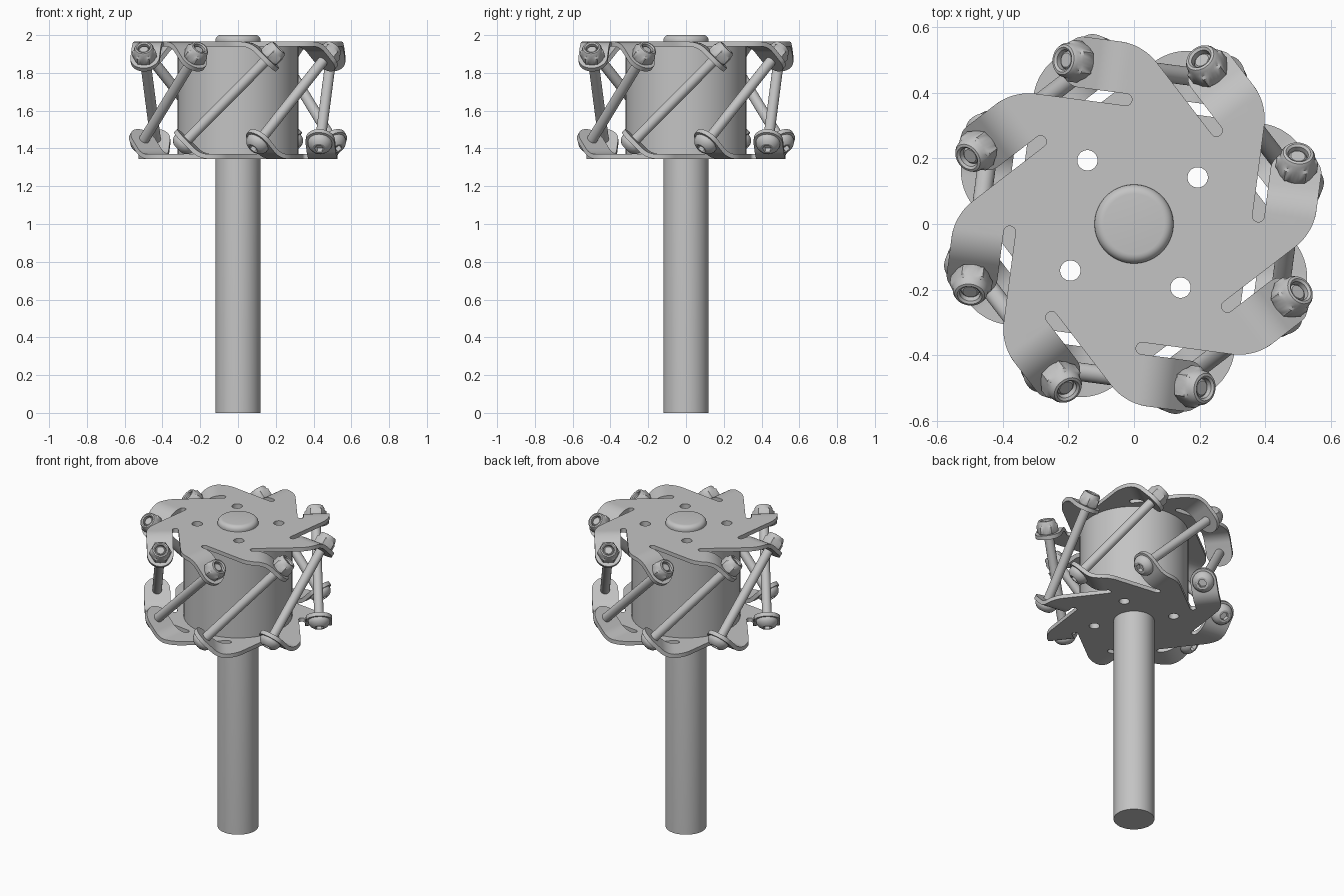
import bpy, bmesh
from math import sin, cos, pi, sqrt, radians, hypot
from mathutils import Matrix, Vector

if "Cube" in bpy.data.objects:
    bpy.data.objects.remove(bpy.data.objects["Cube"], do_unlink=True)

steel = bpy.data.materials.new("grey_steel")
steel.use_nodes = True
steel.diffuse_color = (0.55, 0.55, 0.55, 1)
steel.node_tree.nodes["Principled BSDF"].inputs["Base Color"].default_value = (0.55, 0.55, 0.55, 1)

COUNT = 8
STEP = 2 * pi / COUNT
TURN = radians(-7.5)           # twist of the whole arm pattern
MID = 1.655                    # mid height of the wheel
THICK = 0.025
PLATE_Z = 0.2975               # plate centre above and below the middle
HOLE_ANGLE = radians(43.7)

# arm dimensions: t runs along the arm, r is the distance from the axis
ARM_IN, ARM_OUT = 0.39, 0.545
ARM_R = (ARM_IN + ARM_OUT) / 2
HALF = (ARM_OUT - ARM_IN) / 2
SLOT_T, SLOT_W = 0.073, 0.018
ROOT_T = 0.085
BEND_R = 0.12
CORNER_R = 0.17
LINE_R = ARM_IN - 2 * SLOT_W
CORNER_T = ARM_OUT - LINE_R / cos(STEP) + CORNER_R * (sqrt(2) - 1)
BEND_LEN = BEND_R * pi / 4
# where the bent arm crosses the bolt axis
BEND_T = ROOT_T + BEND_R * sin(pi / 4)
BEND_DROP = BEND_R * (1 - cos(pi / 4))
REACH = (PLATE_Z - BEND_DROP - BEND_T) / 2
BOLT_S = BEND_LEN + REACH * sqrt(2)
SEAT = (BEND_T + REACH) * sqrt(2) + THICK / 2


def finish(name, mesh, matrix, thickness=0):
    ob = bpy.data.objects.new(name, mesh)
    bpy.context.collection.objects.link(ob)
    if not mesh.materials:
        mesh.materials.append(steel)
    ob.matrix_world = matrix
    bpy.ops.object.select_all(action="DESELECT")
    ob.select_set(True)
    bpy.context.view_layer.objects.active = ob
    if thickness:
        mod = ob.modifiers.new("thickness", "SOLIDIFY")
        mod.thickness, mod.offset = thickness, 0
        bpy.ops.object.modifier_apply(modifier=mod.name)
    bpy.ops.object.shade_smooth_by_angle(angle=radians(32))
    return ob


def to_mesh(bm, name):
    bmesh.ops.remove_doubles(bm, verts=bm.verts, dist=0.0002)
    bmesh.ops.recalc_face_normals(bm, faces=bm.faces)
    mesh = bpy.data.meshes.new(name)
    bm.to_mesh(mesh)
    bm.free()
    return mesh


def circle(radius, n, cx=0, cy=0):
    return [(cx + radius * cos(2 * pi * i / n), cy + radius * sin(2 * pi * i / n)) for i in range(n)]


def fill(bm, loops):
    """Flat sheet inside the first loop, with the other loops as holes."""
    edges = []
    for loop in loops:
        vs = [bm.verts.new((x, y, 0)) for x, y in loop]
        edges += [bm.edges.new((vs[i - 1], vs[i])) for i in range(len(vs))]
    bmesh.ops.triangle_fill(bm, edges=edges, use_beauty=True, normal=(0, 0, 1))


def holes(angle):
    return [circle(0.031, 24, 0.24 * cos(angle + k * pi / 2), 0.24 * sin(angle + k * pi / 2))
            for k in range(4)]


def lathe(name, profile, n=36):
    """Spin (radius, height, hexagonal) rows around the local z axis."""
    bm = bmesh.new()
    rows = []
    for radius, z, hexed in profile:
        row = []
        for i in range(n):
            a = 2 * pi * i / n
            rad = radius * cos(pi / 6) / cos(a % (pi / 3) - pi / 6) if hexed else radius
            row.append(bm.verts.new((rad * cos(a), rad * sin(a), z)))
        rows.append(row)
    for a, b in zip(rows, rows[1:]):
        for i in range(n):
            bm.faces.new((a[i - 1], a[i], b[i], b[i - 1]))
    bm.faces.new(rows[0])
    bm.faces.new(rows[-1])
    return to_mesh(bm, name)


def outer_edge(t):
    if t >= CORNER_T:
        return ARM_OUT
    return ARM_OUT - CORNER_R + sqrt(CORNER_R ** 2 - (t - CORNER_T) ** 2)


def sector_outline():
    """(t, r) outline of one sector: rounded shoulder, arm root, slot end."""
    start = CORNER_T - CORNER_R * sin(pi / 4)
    pts = []
    for i in range(11):
        t = start + (ROOT_T - start) * i / 10
        pts.append((t, outer_edge(t)))
    pts.append((ROOT_T, ARM_IN))
    for i in range(9):
        a = pi / 2 + pi * i / 8
        pts.append((SLOT_T + SLOT_W * cos(a), ARM_IN - SLOT_W + SLOT_W * sin(a)))
    return pts


def arm_columns():
    """Rows of (t, z, inner r, outer r) along the bent arm."""
    stations = [BEND_LEN * i / 10 for i in range(11)]
    stations += [BOLT_S + HALF * sin(pi / 2 * i / 10) for i in range(11)]
    cols = []
    for s in stations:
        if s <= BEND_LEN:
            a = s / BEND_R
            t, z = ROOT_T + BEND_R * sin(a), -BEND_R * (1 - cos(a))
        else:
            u = (s - BEND_LEN) / sqrt(2)
            t, z = BEND_T + u, -BEND_DROP - u
        lo, hi = ARM_IN, outer_edge(ROOT_T + s)
        if s > BOLT_S:
            h = sqrt(max(0, HALF ** 2 - (s - BOLT_S) ** 2))
            lo, hi = ARM_R - h, ARM_R + h
        cols.append((t, z, lo, hi))
    return cols


def plate(name, matrix, hole_angle):
    bm = bmesh.new()
    outline = []
    for k in range(COUNT):
        c, s = cos(k * STEP), sin(k * STEP)
        outline += [(r * c - t * s, r * s + t * c) for t, r in sector_outline()]
    fill(bm, [outline] + holes(hole_angle))
    cols = arm_columns()
    for k in range(COUNT):
        spin = Matrix.Rotation(k * STEP, 3, "Z")
        rows = [[bm.verts.new(spin @ Vector((r, t, z))) for r in (lo, hi)] for t, z, lo, hi in cols]
        for a, b in zip(rows, rows[1:]):
            bm.faces.new((a[0], a[1], b[1], b[0]))
    finish(name, to_mesh(bm, name), matrix, THICK)


# plates: the lower one is the upper one turned over
twist = Matrix.Rotation(TURN, 4, "Z")
plate("upper_plate", twist @ Matrix.Translation((0, 0, MID + PLATE_Z)), HOLE_ANGLE)
plate("lower_plate", twist @ Matrix.Translation((0, 0, MID - PLATE_Z)) @ Matrix.Rotation(pi, 4, "X"),
      -HOLE_ANGLE)

# hub drum with through holes
bm = bmesh.new()
fill(bm, [circle(0.32, 72)] + holes(HOLE_ANGLE))
finish("hub_drum", to_mesh(bm, "hub_drum"), twist @ Matrix.Translation((0, 0, MID)),
       2 * PLATE_Z - THICK)

# axle shaft with a rounded top
R, B = 0.12, 0.028
shaft = [(R, 0, False)] + [(R - B + B * cos(i * pi / 12), 2 - B + B * sin(i * pi / 12), False)
                           for i in range(7)]
finish("axle_shaft", lathe("axle_shaft", shaft, 64), Matrix.Identity(4))

# bolt: socketed button head, then a plain shank
head = [(0.026, -SEAT - 0.018, True), (0.026, -SEAT - 0.045, True), (0.036, -SEAT - 0.045, False),
        (0.05, -SEAT - 0.036, False), (0.06, -SEAT - 0.022, False), (0.064, -SEAT - 0.012, False),
        (0.064, -SEAT, False)]
shank = [(0.028, -SEAT, False), (0.028, SEAT + 0.058, False), (0.022, SEAT + 0.064, False)]
bolt = lathe("bolt", head + shank)

# lock nut: hexagon with a round collar
nut = lathe("lock_nut", [
    (0.027, SEAT, False), (0.055, SEAT, False), (0.064, SEAT + 0.006, True), (0.064, SEAT + 0.046, True),
    (0.054, SEAT + 0.052, False), (0.052, SEAT + 0.066, False), (0.046, SEAT + 0.076, False),
    (0.038, SEAT + 0.078, False), (0.031, SEAT + 0.072, False), (0.031, SEAT + 0.05, False)])

for k in range(COUNT):
    place = (Matrix.Rotation(TURN + k * STEP, 4, "Z") @ Matrix.Translation((ARM_R, 0, MID))
             @ Matrix.Rotation(-pi / 4, 4, "X"))
    finish(f"bolt_{k + 1}", bolt, place)
    finish(f"lock_nut_{k + 1}", nut, place)
